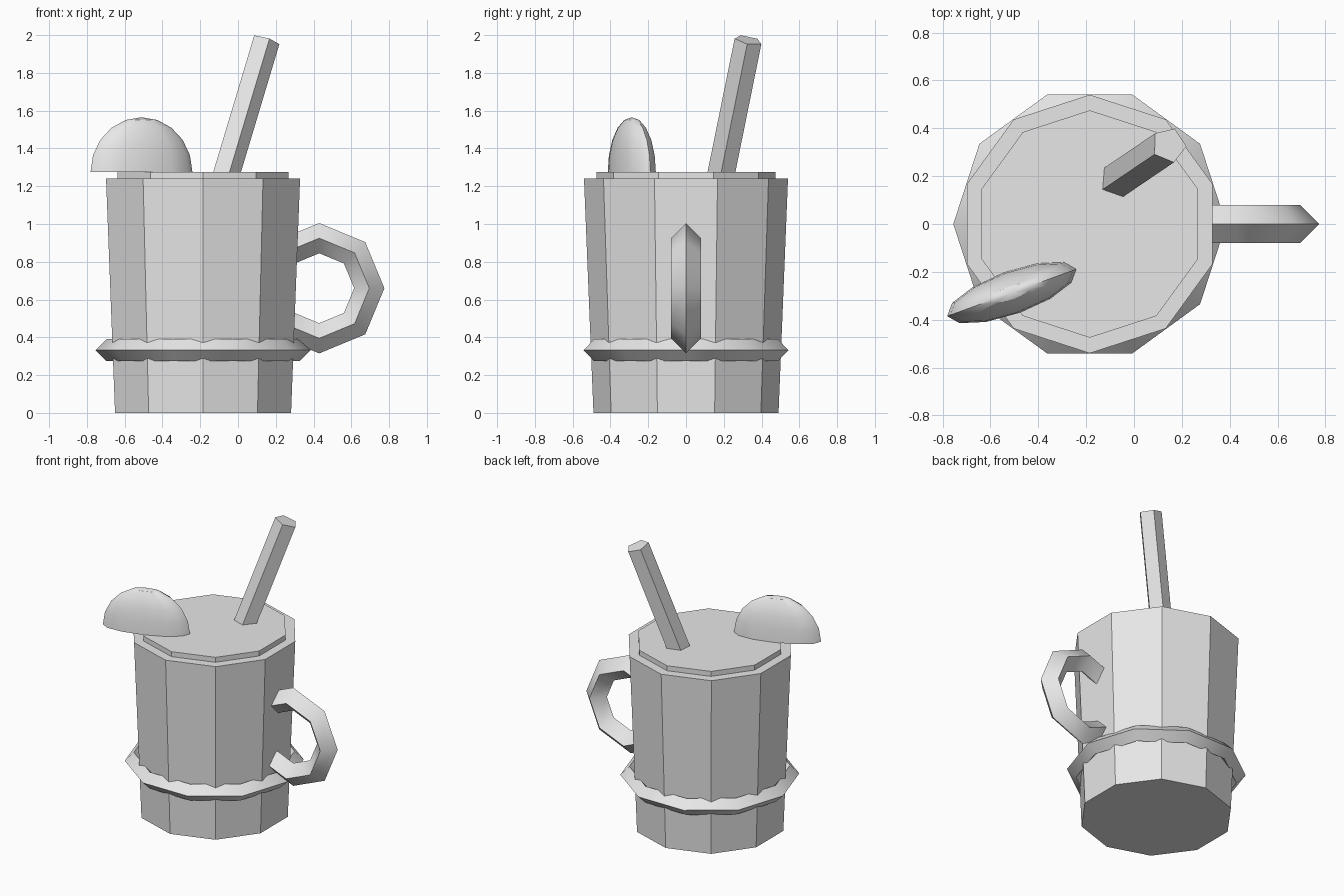
import bpy, bmesh
from math import sin, cos, pi, radians
from mathutils import Vector

if "Cube" in bpy.data.objects:
    bpy.data.objects.remove(bpy.data.objects["Cube"], do_unlink=True)

grey = bpy.data.materials.new("light_grey")
grey.use_nodes = True
grey.diffuse_color = (0.8, 0.8, 0.8, 1)
grey.node_tree.nodes["Principled BSDF"].inputs["Base Color"].default_value = (0.8, 0.8, 0.8, 1)

MUG = Vector((-0.185, 0, 0))  # axis of the mug
SIDES = 10


def loft(name, rings, closed=False, caps=True, smooth=None):
    """Skin a list of point rings; closed joins the last ring to the first."""
    bm = bmesh.new()
    loops = [[bm.verts.new(p) for p in ring] for ring in rings]
    pairs = list(zip(loops, loops[1:]))
    if closed:
        pairs.append((loops[-1], loops[0]))
    for a, b in pairs:
        n = len(a)
        for i in range(n):
            j = (i + 1) % n
            bm.faces.new((a[i], a[j], b[j], b[i]))
    if caps and not closed:
        bm.faces.new(loops[0][::-1])
        bm.faces.new(loops[-1])
    bmesh.ops.remove_doubles(bm, verts=bm.verts, dist=1e-5)
    bmesh.ops.recalc_face_normals(bm, faces=bm.faces)
    mesh = bpy.data.meshes.new(name)
    bm.to_mesh(mesh)
    bm.free()
    mesh.materials.append(grey)
    obj = bpy.data.objects.new(name, mesh)
    bpy.context.collection.objects.link(obj)
    if smooth:
        bpy.ops.object.select_all(action='DESELECT')
        bpy.context.view_layer.objects.active = obj
        obj.select_set(True)
        bpy.ops.object.shade_smooth_by_angle(angle=radians(smooth))
    return obj


def ngon(n, r, centre, phase=0, ry=None):
    """Horizontal ring of n points."""
    ry = r if ry is None else ry
    return [Vector(centre) + Vector((r * cos(phase + 2 * pi * i / n),
                                     ry * sin(phase + 2 * pi * i / n), 0))
            for i in range(n)]


def diamond(centre, out, across, r):
    """Four-sided tube section."""
    return [centre + d * r for d in (out, across, -out, -across)]


# Tapered cup and the raised disc on top, with a corner towards the front
loft("cup", [ngon(SIDES, r, MUG + Vector((0, 0, z)), pi / 2)
             for r, z in ((0.49, 0), (0.54, 1.24))])
loft("drink_surface", [ngon(SIDES, 0.475, MUG + Vector((0, 0, z)), pi / 2)
                       for z in (1.2, 1.275)])

# Band around the lower cup
UP = Vector((0, 0, 1))
band = []
for i in range(SIDES):
    a = 2 * pi * i / SIDES
    out = Vector((cos(a), sin(a), 0))
    band.append(diamond(MUG + out * 0.512 + UP * 0.332, out, UP, 0.058))
loft("band", band, closed=True, smooth=40)

# Octagonal handle, its ends buried in the cup
handle = []
for i in range(-3, 4):
    a = i * pi / 4
    out = Vector((cos(a), 0, sin(a)))
    handle.append(diamond(Vector((0.43, 0, 0.66)) + out * 0.265, out, Vector((0, 1, 0)), 0.08))
loft("handle", handle, smooth=40)

# Five-sided leaning straw
top = Vector((0.146, 0.33, 1.973))
lean = Vector((0.3, 0.203, 1)).normalized()
turn = UP.rotation_difference(lean)
section = [turn @ p for p in ngon(5, 0.076, (0, 0, 0), radians(69))]
loft("straw", [[top - lean * d + p for p in section] for d in (0.85, 0)])

# Half fruit slice standing on the rim
rings = []
for i in range(6):
    a = i * pi / 10
    rings.append(ngon(12, 0.287 * cos(a), (0, 0, 0.29 * sin(a)), 0, 0.09 * cos(a)))
fruit = loft("fruit_slice", rings[:-1] , caps=True, smooth=40)
bm = bmesh.new()
bm.from_mesh(fruit.data)
# Raise the middle of the top face to a point
cap = max(bm.faces, key=lambda f: f.calc_center_median().z)
tip = bmesh.ops.poke(bm, faces=[cap])["verts"][0]
tip.co.z = 0.29
for f in bm.faces:
    f.smooth = True
bm.to_mesh(fruit.data)
bm.free()
fruit.location = (-0.511, -0.287, 1.275)
fruit.rotation_euler.z = radians(20)
